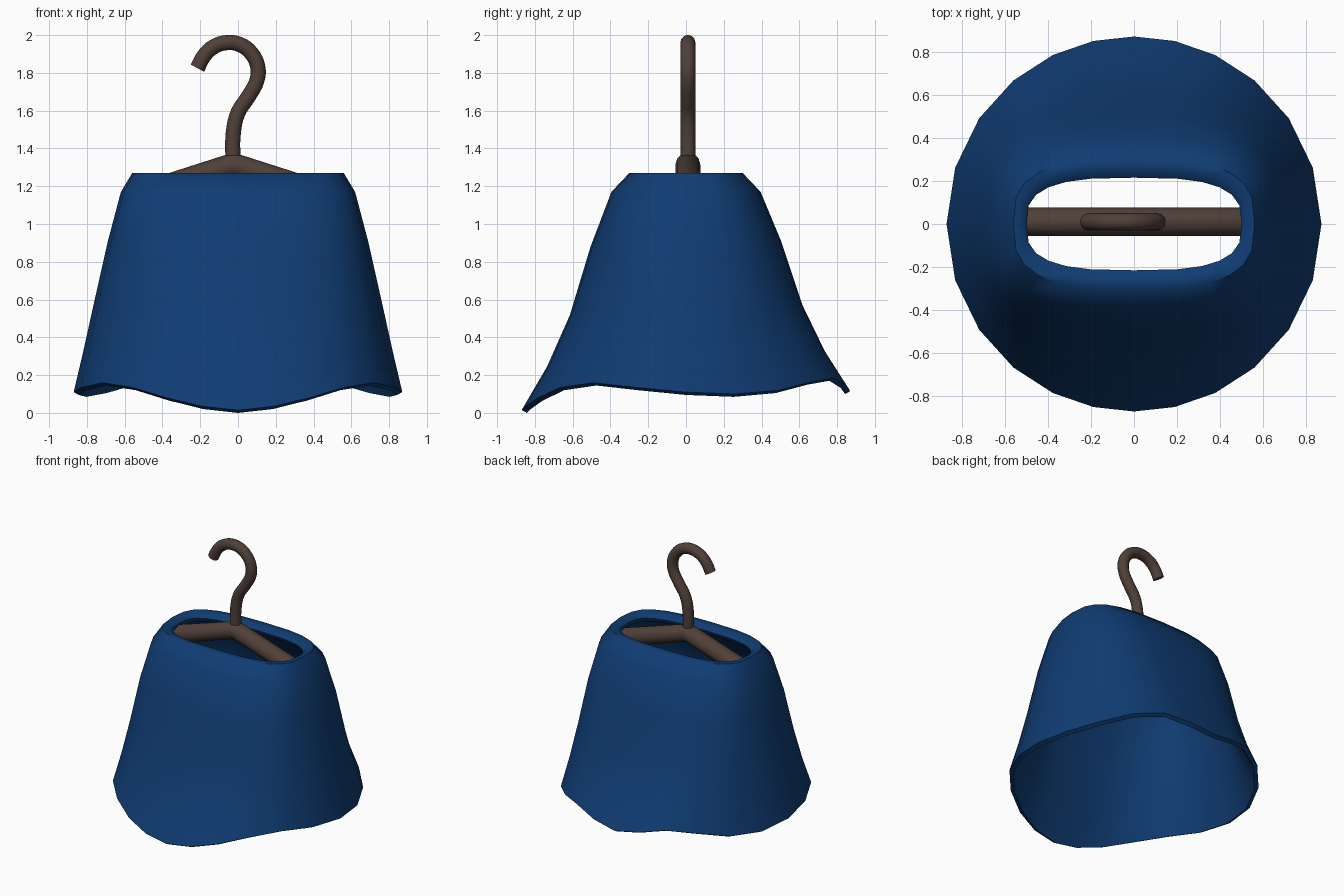
import bpy, bmesh, math
from mathutils import Vector

if "Cube" in bpy.data.objects:
    bpy.data.objects.remove(bpy.data.objects["Cube"])

def material(name, col):
    m = bpy.data.materials.new(name)
    m.diffuse_color = (*col, 1)
    m.use_nodes = True
    m.node_tree.nodes["Principled BSDF"].inputs["Base Color"].default_value = m.diffuse_color
    return m

blue = material("navy cloth", (0.005, 0.045, 0.17))
brown = material("dark wood", (0.08, 0.05, 0.04))

def finish(ob, mat, angle=50):
    ob.data.materials.append(mat)
    bpy.ops.object.select_all(action='DESELECT')
    ob.select_set(True)
    bpy.context.view_layer.objects.active = ob
    bpy.ops.object.shade_smooth_by_angle(angle=math.radians(angle))

# Skirt: stacked rings, oblong at the waist and round at the wavy hem
N = 24
HEM = [0.015, 0.035, 0.08, 0.135, 0.16, 0.135, 0.11, 0.1, 0.12, 0.165, 0.185, 0.145, 0.115]
TOP = 1.17

def ring(bm, a, b, w, zfun):
    verts = []
    for i in range(N):
        t = math.tau * i / N - math.pi / 2          # starts at the front
        c, s = math.cos(t), math.sin(t)
        q = t + math.radians(5) * math.sin(2 * t)
        ex = math.copysign(abs(c) ** 0.667, c)
        ey = math.copysign(abs(s) ** 0.667, s)
        x = a * (ex * (1 - w) + math.cos(q) * w)
        y = b * (ey * (1 - w) + math.sin(q) * w)
        verts.append(bm.verts.new((x, y, zfun(HEM[min(i, N - i)]))))
    return verts

# half width, half depth, drop from waist to hem
SIDES = [(0.62, 0.395, 0), (0.69, 0.505, 0.25), (0.765, 0.615, 0.565),
         (0.82, 0.735, 0.8), (0.87, 0.87, 1)]
bm = bmesh.new()
rings = []
for a, b, t in SIDES[::-1]:                          # outside, hem to waist
    rings.append(ring(bm, a, b, t, lambda h, t=t: TOP + (h - TOP) * t))
rings.append(ring(bm, 0.56, 0.30, 0, lambda h: 1.27))    # rolled rim
rings.append(ring(bm, 0.525, 0.25, 0, lambda h: 1.268))
rings.append(ring(bm, 0.50, 0.215, 0, lambda h: 1.24))
rings.append(ring(bm, 0.51, 0.225, 0, lambda h: 1.21))
for a, b, t in SIDES:                                # inside, waist to hem
    d = 0.045 if t < 1 else 0.028
    rings.append(ring(bm, a - d, b - d, t, lambda h, t=t: TOP - 0.015 + (h - TOP) * t))
for k in range(len(rings)):
    r0, r1 = rings[k], rings[(k + 1) % len(rings)]
    for i in range(N):
        j = (i + 1) % N
        bm.faces.new((r0[i], r0[j], r1[j], r1[i]))
bmesh.ops.recalc_face_normals(bm, faces=bm.faces)
me = bpy.data.meshes.new("skirt")
bm.to_mesh(me)
bm.free()
skirt = bpy.data.objects.new("skirt", me)
bpy.context.collection.objects.link(skirt)
finish(skirt, blue)

# Hanger parts: tubes along paths
def tube(name, pts, radius, smooth):
    cu = bpy.data.curves.new(name, 'CURVE')
    cu.dimensions = '3D'
    cu.bevel_depth = radius
    cu.bevel_resolution = 4
    cu.use_fill_caps = True
    cu.resolution_u = 4
    if smooth:
        sp = cu.splines.new('BEZIER')
        sp.bezier_points.add(len(pts) - 1)
        for p, (x, z) in zip(sp.bezier_points, pts):
            p.co = (x, 0.01, z)
            p.handle_left_type = p.handle_right_type = 'AUTO'
    else:
        sp = cu.splines.new('POLY')
        sp.points.add(len(pts) - 1)
        for p, (x, z) in zip(sp.points, pts):
            p.co = (x, 0.01, z, 1)
    ob = bpy.data.objects.new(name, cu)
    bpy.context.collection.objects.link(ob)
    bpy.ops.object.select_all(action='DESELECT')
    ob.select_set(True)
    bpy.context.view_layer.objects.active = ob
    bpy.ops.object.convert(target='MESH')
    finish(bpy.context.object, brown)

tube("hanger_hook", [(-0.025, 1.3), (-0.025, 1.48), (0.0, 1.59), (0.055, 1.675),
                     (0.1, 1.76), (0.105, 1.83), (0.07, 1.905), (0.01, 1.95),
                     (-0.06, 1.96), (-0.13, 1.937), (-0.18, 1.89), (-0.215, 1.825)], 0.04, True)
tube("hanger_arms", [(-0.585, 1.13), (-0.025, 1.313), (0.56, 1.122)], 0.066, False)
